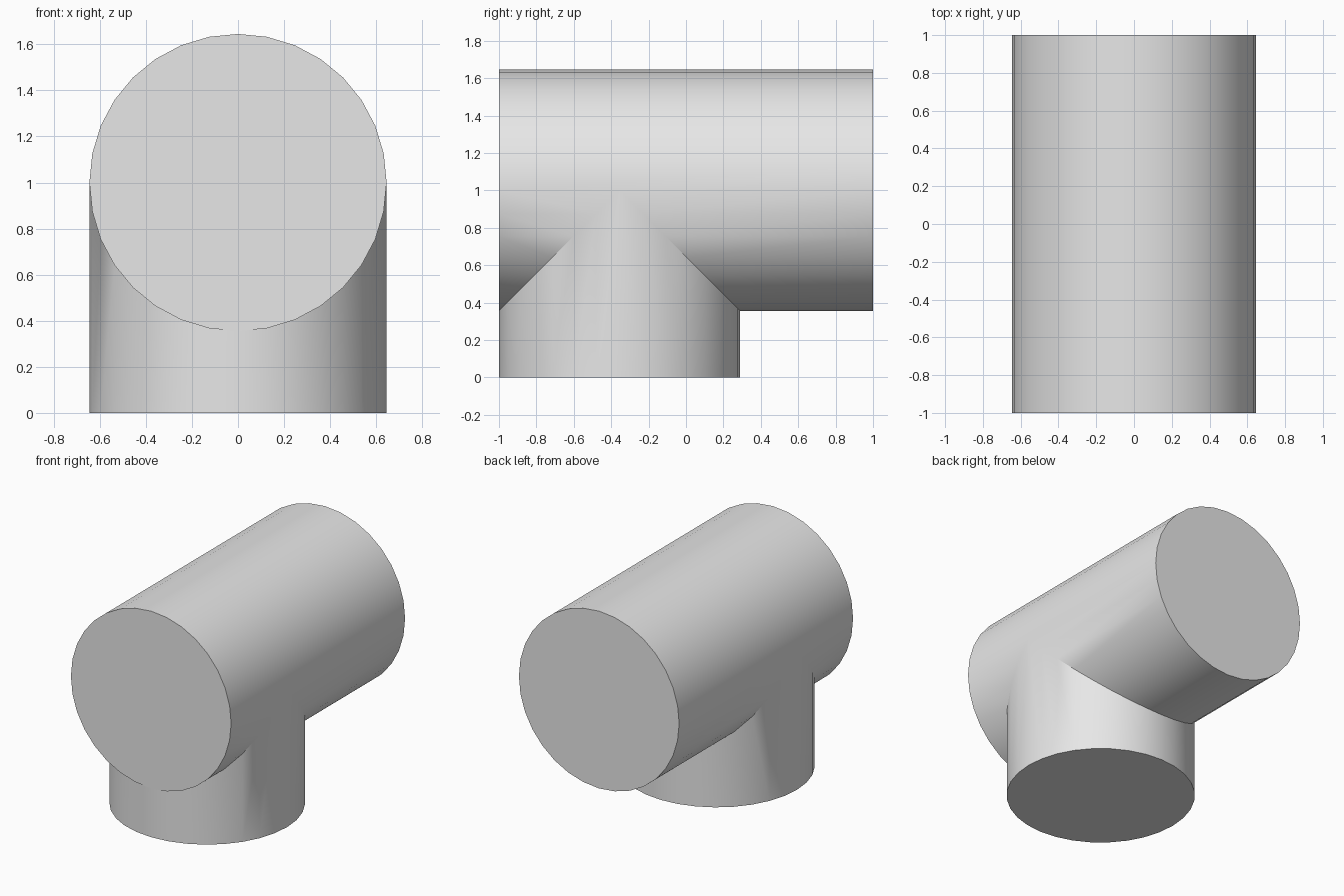
import bpy, bmesh
from math import sin, cos, pi, radians

cube = bpy.data.objects.get("Cube")
if cube:
    bpy.data.objects.remove(cube, do_unlink=True)

SIDES = 32
R = 0.645            # both pipes share one radius
AXIS_Z = 1.0         # height of the horizontal pipe axis
BRANCH_Y = R - 1     # branch is flush with the front end

bm = bmesh.new()
welded = {}


def vert(p):
    key = tuple(round(c, 5) + 0.0 for c in p)
    if key not in welded:
        welded[key] = bm.verts.new(key)
    return welded[key]


def face(points):
    verts = list(dict.fromkeys(vert(p) for p in points))
    if len(verts) > 2:
        bm.faces.new(verts)


def profile(k):
    a = 2 * pi * (k % SIDES) / SIDES
    return R * sin(a), R * cos(a)


def end(k, y):
    x, h = profile(k)
    return x, y, AXIS_Z + h


def saddle(k, side):
    x, h = profile(k)
    return x, BRANCH_Y + side * abs(h), AXIS_Z - abs(h)


def foot(k, side):
    x, y, z = saddle(k, side)
    return x, y, 0


def top_line(k):
    # The widest line also passes through the tip of the saddle
    tip = [saddle(k, 1)] if abs(profile(k)[1]) < 1e-6 else []
    return [end(k, -1)] + tip + [end(k, 1)]


quarter = SIDES // 4
for k in range(SIDES):
    n = k + 1
    if quarter <= k < 3 * quarter:
        # Underside of the horizontal pipe, and the branch mitred into it
        for side in (-1, 1):
            face([end(k, side), saddle(k, side), saddle(n, side), end(n, side)])
            face([saddle(k, side), foot(k, side), foot(n, side), saddle(n, side)])
    else:
        face(top_line(k) + top_line(n)[::-1])

# Flat end caps and the base of the branch
for y in (-1, 1):
    face([end(k, y) for k in range(SIDES)])
lower = range(quarter, 3 * quarter + 1)
face([foot(k, -1) for k in lower] + [foot(k, 1) for k in reversed(lower)])

bmesh.ops.recalc_face_normals(bm, faces=bm.faces[:])
mesh = bpy.data.meshes.new("pipe_tee")
bm.to_mesh(mesh)
bm.free()

tee = bpy.data.objects.new("pipe_tee", mesh)
bpy.context.collection.objects.link(tee)

# Plain grey material
grey = bpy.data.materials.new("light_grey")
grey.use_nodes = True
colour = (0.8, 0.8, 0.8, 1)
grey.diffuse_color = colour
grey.node_tree.nodes["Principled BSDF"].inputs["Base Color"].default_value = colour
mesh.materials.append(grey)

# Smooth walls, sharp rims
bpy.ops.object.select_all(action="DESELECT")
tee.select_set(True)
bpy.context.view_layer.objects.active = tee
bpy.ops.object.shade_smooth_by_angle(angle=radians(30))
